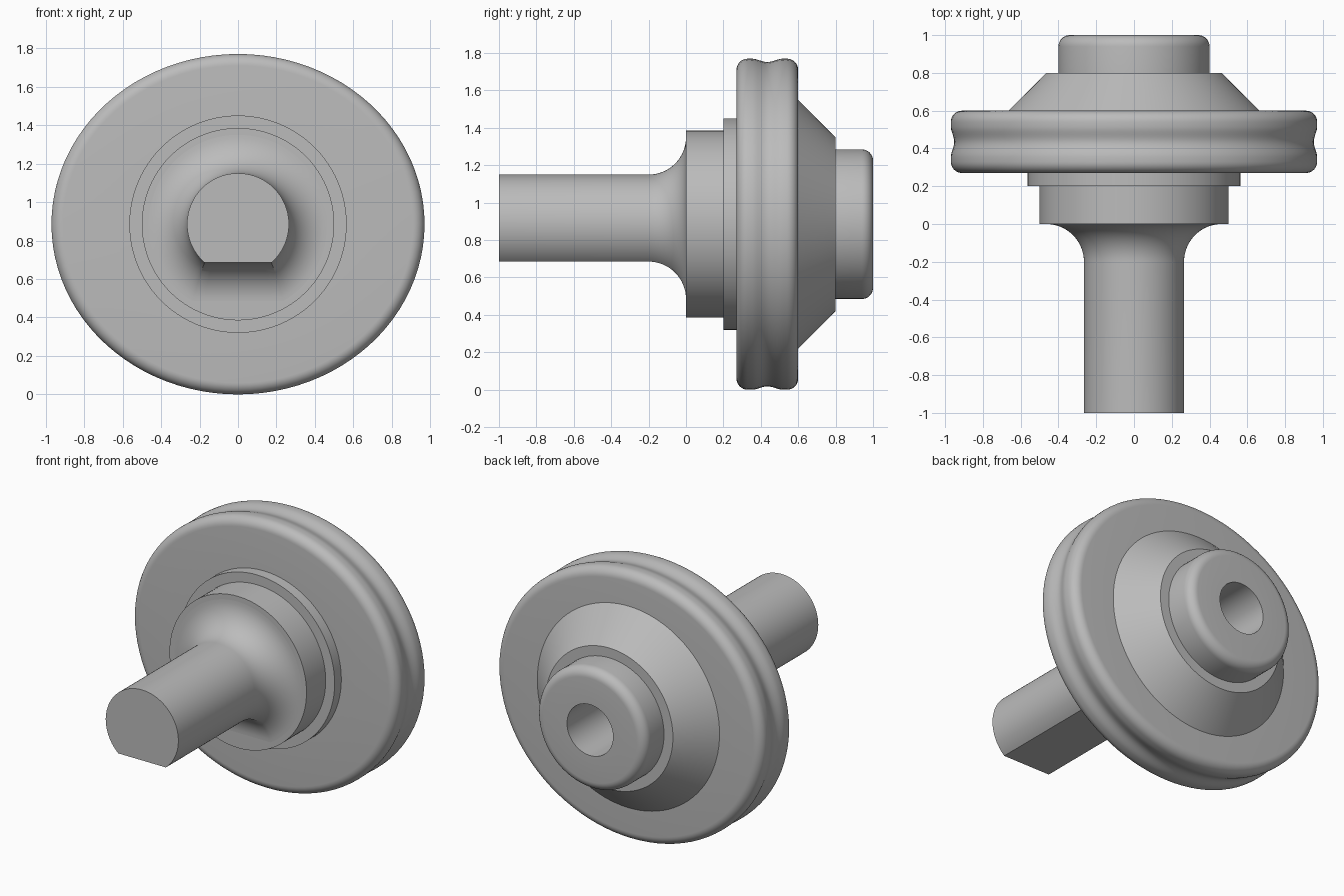
import bpy
import bmesh
import math

cube = bpy.data.objects.get("Cube")
if cube:
    bpy.data.objects.remove(cube)

CENTRE_Z = 0.885
SEGMENTS = 96
DISC_RX, DISC_RZ = 0.97, 0.885
SHAFT_R, FLAT_DROP, FILLET_R = 0.265, 0.2, 0.2

steel = bpy.data.materials.new("Grey steel")
steel.use_nodes = True
grey = (0.5, 0.5, 0.5, 1)
steel.diffuse_color = grey
steel.node_tree.nodes["Principled BSDF"].inputs["Base Color"].default_value = grey


def loft(name, rings, cap_start=False, cap_end=False):
    """Skin a list of equal-length point rings into one object."""
    bm = bmesh.new()
    loops = [[bm.verts.new(p) for p in ring] for ring in rings]
    for a, b in zip(loops, loops[1:]):
        n = len(a)
        for i in range(n):
            j = (i + 1) % n
            bm.faces.new((a[i], a[j], b[j], b[i]))
    if cap_start:
        bm.faces.new(loops[0])
    if cap_end:
        bm.faces.new(loops[-1])
    bmesh.ops.recalc_face_normals(bm, faces=bm.faces)
    mesh = bpy.data.meshes.new(name)
    bm.to_mesh(mesh)
    bm.free()
    mesh.materials.append(steel)
    obj = bpy.data.objects.new(name, mesh)
    obj.location.z = CENTRE_Z
    bpy.context.collection.objects.link(obj)
    bpy.ops.object.select_all(action="DESELECT")
    obj.select_set(True)
    bpy.context.view_layer.objects.active = obj
    bpy.ops.object.shade_smooth_by_angle(angle=math.radians(30))
    return obj


def ellipse(y, rx, rz):
    angles = [math.tau * i / SEGMENTS for i in range(SEGMENTS)]
    return [(rx * math.cos(a), y, rz * math.sin(a)) for a in angles]


def turned(name, profile, **caps):
    """Turn a (y, radius) profile about the shaft axis."""
    return loft(name, [ellipse(y, r, r) for y, r in profile], **caps)


def quarter(y, r, radius, start, steps=8):
    """Quarter-circle of (y, r) points about a centre, from a start angle."""
    angles = [start + math.pi / 2 * i / steps for i in range(steps + 1)]
    return [(y - radius * math.cos(a), r + radius * math.sin(a)) for a in angles]


def flatted(y, grow):
    """Round section with one flat underneath, enlarged outwards by grow."""
    r, drop = SHAFT_R + grow, FLAT_DROP + grow
    low = -math.asin(drop / r)
    span = math.pi - 2 * low
    arc = [low + span * i / 72 for i in range(73)]
    points = [(r * math.cos(a), y, r * math.sin(a)) for a in arc]
    half = r * math.cos(low)
    return points + [(half * (i / 4 - 1), y, -drop) for i in range(1, 8)]


# Shaft with a flat and a flared root
sections = [flatted(-1, 0)]
for i in range(17):
    a = math.pi / 2 * i / 16
    sections.append(flatted(FILLET_R * (math.sin(a) - 1), FILLET_R * (1 - math.cos(a))))
loft("shaft", sections, cap_start=True, cap_end=True)

# Stepped collar in front of the disc
turned("front_collar", [(0, 0.5), (0.2, 0.5)], cap_start=True, cap_end=True)
turned("collar_flange", [(0.2, 0.565), (0.28, 0.565)], cap_start=True, cap_end=True)

# Oval disc with rounded edges and a shallow groove round its rim
FRONT, BACK, EDGE, GROOVE = 0.27, 0.6, 0.06, 0.018
rim = [(y, d) for y, d in quarter(FRONT + EDGE, -EDGE, EDGE, 0)]
for i in range(1, 16):
    t = i / 16
    y = FRONT + EDGE + t * (BACK - FRONT - 2 * EDGE)
    wave = max(0, math.cos((t - 0.5) * math.pi / 0.8))
    rim.append((y, -GROOVE * wave ** 2))
rim += quarter(BACK - EDGE, -EDGE, EDGE, math.pi / 2)
rim = [(FRONT, -0.5)] + rim + [(BACK, -0.5)]
loft("oval_disc", [ellipse(y, DISC_RX + d, DISC_RZ + d) for y, d in rim])

# Cone behind the disc
turned("rear_cone", [(BACK, 0.665), (0.8, 0.465), (0.8, 0.3)])

# Rounded end knob with a blind bore
knob = [(0.79, 0.4)] + quarter(0.94, 0.34, 0.06, math.pi / 2)
knob += [(1, 0.168), (0.5, 0.168)]
turned("end_knob", knob, cap_end=True)
